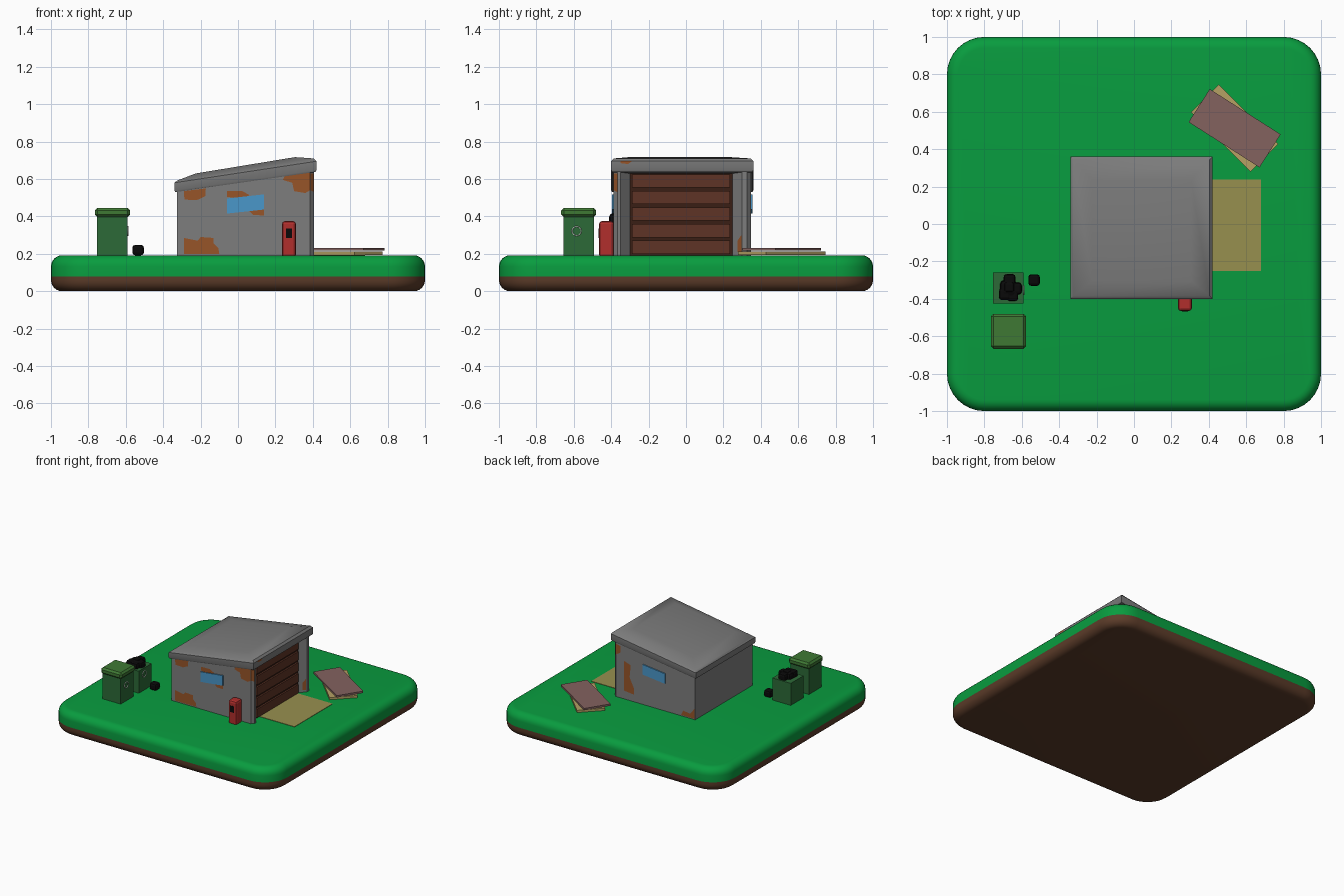
import bpy, bmesh, math
from mathutils import Matrix

if "Cube" in bpy.data.objects:
    bpy.data.objects.remove(bpy.data.objects["Cube"])

def mat(name, r, g, b):
    m = bpy.data.materials.new(name)
    m.diffuse_color = [(c / 255) ** 2.2 for c in (r, g, b)] + [1]
    m.use_nodes = True
    m.node_tree.nodes["Principled BSDF"].inputs["Base Color"].default_value = m.diffuse_color
    return m

GRASS, SOIL = mat("grass", 17, 155, 65), mat("soil", 92, 62, 45)
GREY, ROOF = mat("wall_grey", 125, 125, 125), mat("roof_grey", 122, 122, 122)
RUST, GLASS = mat("rust", 150, 85, 45), mat("glass", 75, 150, 200)
DARK, SLAT = mat("door_dark", 60, 36, 27), mat("door_slat", 95, 55, 42)
SAND, TAN = mat("sand", 150, 143, 80), mat("tan", 180, 160, 100)
PLANK, RED = mat("plank", 130, 98, 95), mat("red", 175, 50, 48)
BIN, LID = mat("bin_green", 48, 105, 58), mat("lid_green", 65, 120, 55)
BLACK, WHITE = mat("black", 18, 18, 18), mat("white", 225, 235, 225)

def make(name, verts, faces, m):
    me = bpy.data.meshes.new(name)
    me.from_pydata(verts, [], faces)
    bm = bmesh.new()
    bm.from_mesh(me)
    if len(faces) > 1:
        bmesh.ops.recalc_face_normals(bm, faces=bm.faces)
    bm.to_mesh(me)
    bm.free()
    o = bpy.data.objects.new(name, me)
    me.materials.append(m)
    bpy.context.collection.objects.link(o)
    return o

def loft(name, loops, m):
    n = len(loops[0])
    verts = [v for l in loops for v in l]
    faces = [(k * n + i, k * n + (i + 1) % n, (k + 1) * n + (i + 1) % n, (k + 1) * n + i)
             for k in range(len(loops) - 1) for i in range(n)]
    faces += [tuple(range(n)), tuple(range(len(verts) - n, len(verts)))]
    return make(name, verts, faces, m)

def box(name, x, y, z, m, bevel=0, seg=1):
    o = loft(name, [[(x[0], y[0], h), (x[1], y[0], h), (x[1], y[1], h), (x[0], y[1], h)] for h in z], m)
    if bevel:
        b = o.modifiers.new("bevel", "BEVEL")
        b.width, b.segments = bevel, seg
    return o

def smooth(o):
    bpy.ops.object.select_all(action="DESELECT")
    o.select_set(True)
    bpy.context.view_layer.objects.active = o
    bpy.ops.object.shade_smooth_by_angle(angle=math.radians(35))

# Ground slab: stacked rounded squares
def rounded(inset, z, r=0.2, n=8):
    pts = []
    for k in range(4):
        cx, cy = [(1, 1), (-1, 1), (-1, -1), (1, -1)][k]
        for i in range(n + 1):
            a = math.pi / 2 * (k + i / n)
            pts.append((cx * (1 - r) + (r - inset) * math.cos(a), cy * (1 - r) + (r - inset) * math.sin(a), z))
    return pts

arc = [math.pi / 2 * i / 6 for i in range(7)]
R = 0.06
smooth(loft("soil_base", [rounded(R - R * math.sin(a), R - R * math.cos(a)) for a in arc] + [rounded(0, 0.08)], SOIL))
smooth(loft("grass_top", [rounded(0, 0.08)] + [rounded(R - R * math.cos(a), 0.192 - R + R * math.sin(a)) for a in arc], GRASS))

# Walls: plan with splayed door recess, sloped top
G = 0.19
plan = [(-.325, -.387), (.385, -.387), (.405, -.367), (.405, -.35), (.355, -.30), (.355, .248),
        (.405, .30), (.405, .327), (.385, .347), (-.325, .347)]
loft("walls", [[(x, y, G) for x, y in plan], [(x, y, .60 + .145 * x) for x, y in plan]], GREY)

# Roof: sloped slab with a shallow hipped rim
def roof_loop(x0, x1, y0, y1, z0, z1):
    return [(x0, y0, z0), (x1, y0, z1), (x1, y1, z1), (x0, y1, z0)]

smooth(loft("roof", [roof_loop(-.335, .415, -.395, .355, .53, .638),
                     roof_loop(-.34, .42, -.40, .36, .54, .648),
                     roof_loop(-.34, .42, -.40, .36, .58, .695),
                     roof_loop(-.325, .405, -.385, .345, .592, .71),
                     roof_loop(-.225, .305, -.305, .235, .63, .717)], ROOF))

# Garage door with five slats
box("door_back", (.345, .362), (-.30, .248), (G, .64), DARK)
for i in range(5):
    z = .20 + .0885 * i
    box(f"door_slat_{i}", (.355, .375), (-.29, .236), (z, z + .07), SLAT)

# Windows on both long walls
for side, y in (("front", -.387), ("back", .347)):
    win = [(-.06, .415), (.14, .437), (.14, .518), (-.06, .496)]
    loft(f"window_{side}", [[(x, y + d, z) for x, z in win] for d in (-.008, .008)], GLASS)

# Rust patches as thin faces on the surfaces
def patch(name, pts):
    return make(name, pts, [tuple(range(len(pts)))], RUST)

front = [
    [(-.29, .52), (-.285, .49), (-.22, .487), (-.175, .508), (-.172, .55), (-.29, .535)],
    [(-.29, .2), (-.1, .2), (-.105, .23), (-.13, .255), (-.13, .285), (-.20, .29), (-.215, .27), (-.29, .285)],
    [(-.06, .505), (.04, .49), (.06, .515), (.02, .537), (-.06, .535)],
    [(.06, .43), (.08, .408), (.14, .405), (.14, .45), (.06, .45)],
    [(.24, .595), (.29, .58), (.30, .535), (.36, .525), (.385, .54), (.385, .635), (.25, .615)]]
back = [
    [(.31, .50), (.25, .48), (.26, .38), (.22, .30), (.22, .25), (.31, .26)],
    [(-.32, .2), (-.20, .2), (-.22, .24), (-.28, .23), (-.32, .28)],
    [(.385, .62), (.34, .61), (.34, .56), (.385, .53)]]
for i, p in enumerate(front):
    patch(f"rust_front_{i}", [(x, -.389, z) for x, z in p])
for i, p in enumerate(back):
    patch(f"rust_back_{i}", [(x, .349, z) for x, z in p])
patch("rust_corner", [(.387, -.3875, .54), (.407, -.3675, .53), (.407, -.3675, .63), (.387, -.3875, .63)])
patch("rust_jamb", [(.383, .275, .21), (.403, .296, .21), (.403, .296, .30), (.383, .275, .27)])
patch("rust_roof", [(.4215, y, z) for y, z in [(-.35, .685), (-.31, .68), (-.29, .695), (-.35, .695)]])

# Sandy driveway
box("driveway", (.36, .68), (-.25, .238), (.18, .195), SAND)

# Loose boards
for name, ang, z, m in (("lower_board", -45, (.195, .213), TAN), ("upper_board", -32.6, (.217, .232), PLANK)):
    o = box(name, (-.225, .225), (-.105, .105), z, m)
    o.data.transform(Matrix.Translation((.538, .512, 0)) @ Matrix.Rotation(math.radians(ang), 4, "Z"))

# Red pump beside the wall
box("red_pump", (.235, .31), (-.465, -.385), (.18, .375), RED, .016, 2)
box("pump_screen", (.257, .29), (-.468, -.46), (.285, .335), BLACK)

# Two bins, each with a plain ring on its side
for i, y in enumerate((-.573, -.342)):
    box(f"bin_body_{i}", (-.755, -.59), (y - .082, y + .082), (.18, (.40, .37)[i]), BIN)
    bpy.ops.mesh.primitive_torus_add(major_radius=.024, minor_radius=.003, major_segments=20, minor_segments=6,
                                     location=(-.589, y - .012, .322), rotation=(0, math.pi / 2, 0))
    o = bpy.context.object
    o.name = f"bin_ring_{i}"
    o.data.materials.append(WHITE)
box("bin_lid", (-.765, -.577), (-.667, -.48), (.395, .446), LID, .014)

# Rubbish bags: chamfered cubes on the open bin and on the ground
bags = [(-.672, -.345, .378, .045), (-.665, -.30, .388, .032), (-.69, -.375, .388, .032),
        (-.632, -.345, .385, .032), (-.65, -.38, .385, .031), (-.667, -.338, .40, .028), (-.534, -.30, .22, .031)]
for i, (x, y, z, r) in enumerate(bags):
    box(f"rubbish_bag_{i}", (x - r, x + r), (y - r, y + r), (z - r * .9, z + r * .9), BLACK, r * .5, 2)
